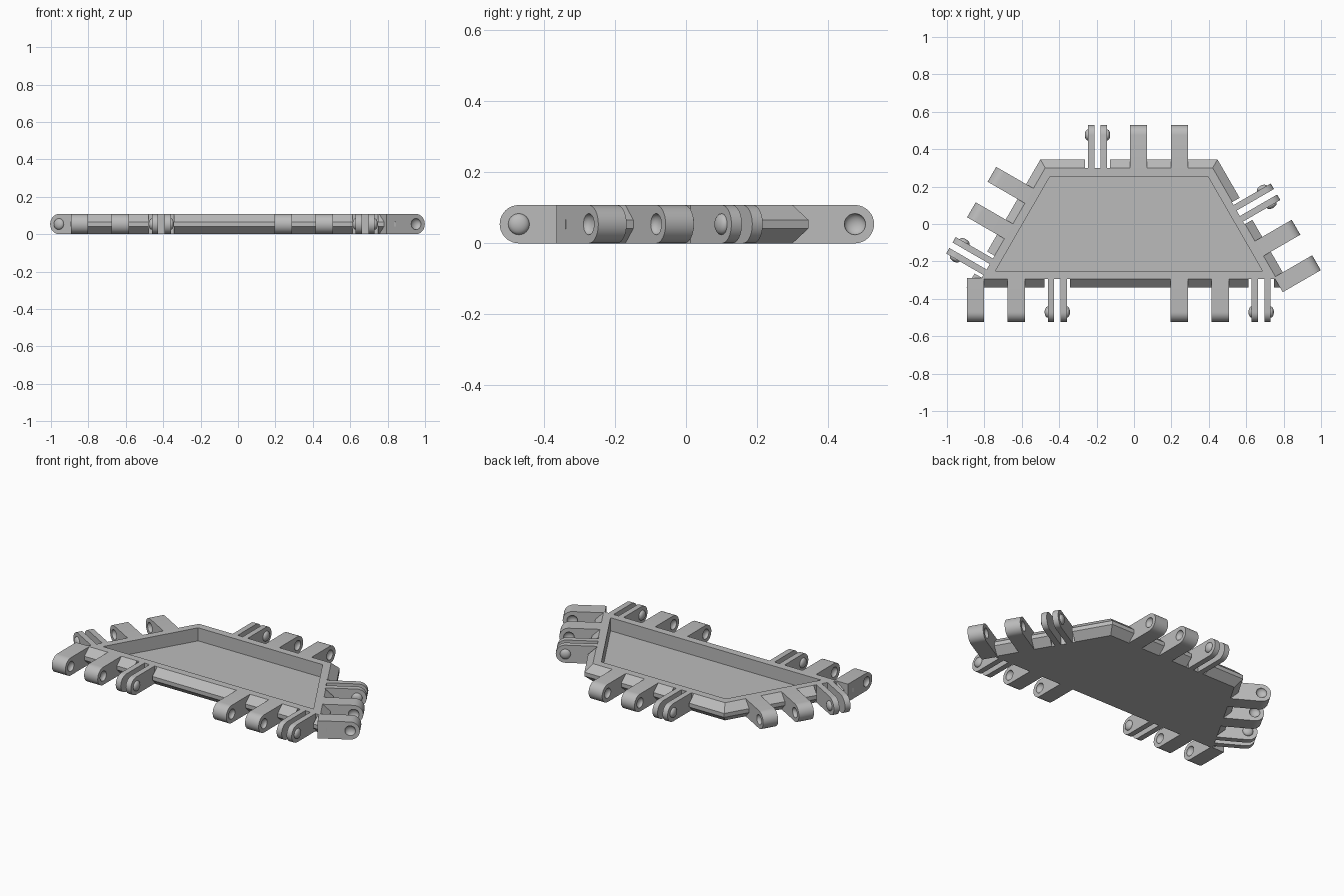
import bpy, bmesh, math
from mathutils import Matrix, Vector

if "Cube" in bpy.data.objects:
    bpy.data.objects.remove(bpy.data.objects["Cube"], do_unlink=True)

H = 0.108            # overall thickness
R = H / 2            # lug end radius
REACH = 0.185        # lug length beyond the tray edge
PIN = REACH - R      # pin axis beyond the tray edge
RIM = 0.045          # chamfer inset
CX = -0.027          # tray centre

grey = bpy.data.materials.new("plain_grey")
grey.use_nodes = True
COLOUR = (0.5, 0.5, 0.5, 1)
grey.diffuse_color = COLOUR
grey.node_tree.nodes["Principled BSDF"].inputs["Base Color"].default_value = COLOUR


def to_mesh(bm, name):
    bmesh.ops.recalc_face_normals(bm, faces=bm.faces)
    me = bpy.data.meshes.new(name)
    bm.to_mesh(me)
    bm.free()
    me.materials.append(grey)
    return me


def place(me, name, matrix=Matrix()):
    ob = bpy.data.objects.new(name, me)
    ob.matrix_world = matrix
    bpy.context.collection.objects.link(ob)
    return ob


def cut(me, cutter_me):
    """Return the mesh with the cutter subtracted."""
    ob, cutter = place(me, "work"), place(cutter_me, "cutter")
    cutter.hide_render = True
    mod = ob.modifiers.new("cut", "BOOLEAN")
    mod.object, mod.operation, mod.solver = cutter, "DIFFERENCE", "EXACT"
    bpy.context.view_layer.update()
    result = bpy.data.meshes.new_from_object(
        ob.evaluated_get(bpy.context.evaluated_depsgraph_get()))
    result.name = me.name
    for o in (ob, cutter):
        bpy.data.objects.remove(o, do_unlink=True)
    return result


def add_plate(bm, x0, x1):
    """Round-ended plate: x along the tray edge, y outward."""
    steps = 16
    pts = [(-0.05, 0), (-0.05, H)]
    for i in range(steps + 1):
        a = math.pi / 2 - math.pi * i / steps
        pts.append((PIN + R * math.cos(a), R + R * math.sin(a)))
    face = bm.faces.new([bm.verts.new((x0, y, z)) for y, z in pts])
    ext = bmesh.ops.extrude_face_region(bm, geom=[face])
    moved = [v for v in ext["geom"] if isinstance(v, bmesh.types.BMVert)]
    bmesh.ops.translate(bm, verts=moved, vec=(x1 - x0, 0, 0))


def add_ball(bm, x, size):
    m = (Matrix.Translation((x, PIN, R)) @ Matrix.Diagonal((*size, 1))
         @ Matrix.Rotation(math.pi / 2, 4, "Y"))
    bmesh.ops.create_uvsphere(bm, u_segments=24, v_segments=12, radius=1, matrix=m)


# Solid lug with a round dimple on each side
bm = bmesh.new()
add_plate(bm, -0.046, 0.046)
lug_mesh = to_mesh(bm, "solid_lug")
bm = bmesh.new()
for s in (-1, 1):
    add_ball(bm, s * 0.046, (0.02, 0.03, 0.03))
lug_mesh = cut(lug_mesh, to_mesh(bm, "dimples"))

# Forked lug: two thin plates with domed bumps outside
bm = bmesh.new()
for s in (-1, 1):
    add_plate(bm, s * 0.017, s * 0.051)
    add_ball(bm, s * 0.051, (0.017, 0.03, 0.03))
fork_mesh = to_mesh(bm, "forked_lug")


# Trapezoid tray: chamfered rim around a shallow recess
def ring(bm, d, z):
    t, b = 0.4735 - d * 0.577, 0.869 - d * 1.732
    yt, yb = 0.345 - d, -0.34 + d
    return [bm.verts.new((CX + x, y, z))
            for x, y in ((-b, yb), (b, yb), (t, yt), (-t, yt))]


bm = bmesh.new()
levels = [(RIM, 0), (0, 0.042), (0, 0.066), (RIM, H), (0.09, H), (0.09, 0.028)]
rings = [ring(bm, d, z) for d, z in levels]
for a, b in zip(rings, rings[1:]):
    for i in range(4):
        j = (i + 1) % 4
        bm.faces.new((a[i], a[j], b[j], b[i]))
bm.faces.new(rings[0])
bm.faces.new(rings[-1])
tray_mesh = to_mesh(bm, "tray")

# Hinge groups: edge name, point on the edge at the middle lug, outward angle
groups = [
    ("front_right", (-0.629, -0.34), -90),
    ("front_left", (0.461, -0.34), -90),
    ("left", (0.706, -0.11), 30),
    ("back", (0.024, 0.345), 90),
    ("right", (-0.709, -0.0165), 150),
]
PITCH = 0.219
notches = bmesh.new()
parts = []
for name, (x, y), angle in groups:
    base = (Matrix.Translation((x, y, 0))
            @ Matrix.Rotation(math.radians(angle - 90), 4, "Z"))
    # local +x runs clockwise round the tray, so the fork sits at -x
    for k, (me, part) in enumerate(((lug_mesh, "outer_lug"), (lug_mesh, "middle_lug"),
                                    (fork_mesh, "forked_lug"))):
        m = base @ Matrix.Translation(((1 - k) * PITCH, 0, 0))
        parts.append(place(me, name + "_" + part, m))
    bmesh.ops.create_cube(notches, size=1, matrix=m @ Matrix.Translation((0, 0, R))
                          @ Matrix.Diagonal((0.136, 2 * RIM, 0.3, 1)))

# Clear the rim behind each forked lug
tray_mesh = cut(tray_mesh, to_mesh(notches, "notches"))
parts.append(place(tray_mesh, "tray"))

# Smooth the round ends, keep the edges crisp
bpy.ops.object.select_all(action="DESELECT")
for ob in parts:
    ob.select_set(True)
bpy.context.view_layer.objects.active = parts[-1]
bpy.ops.object.shade_smooth_by_angle(angle=math.radians(30))
